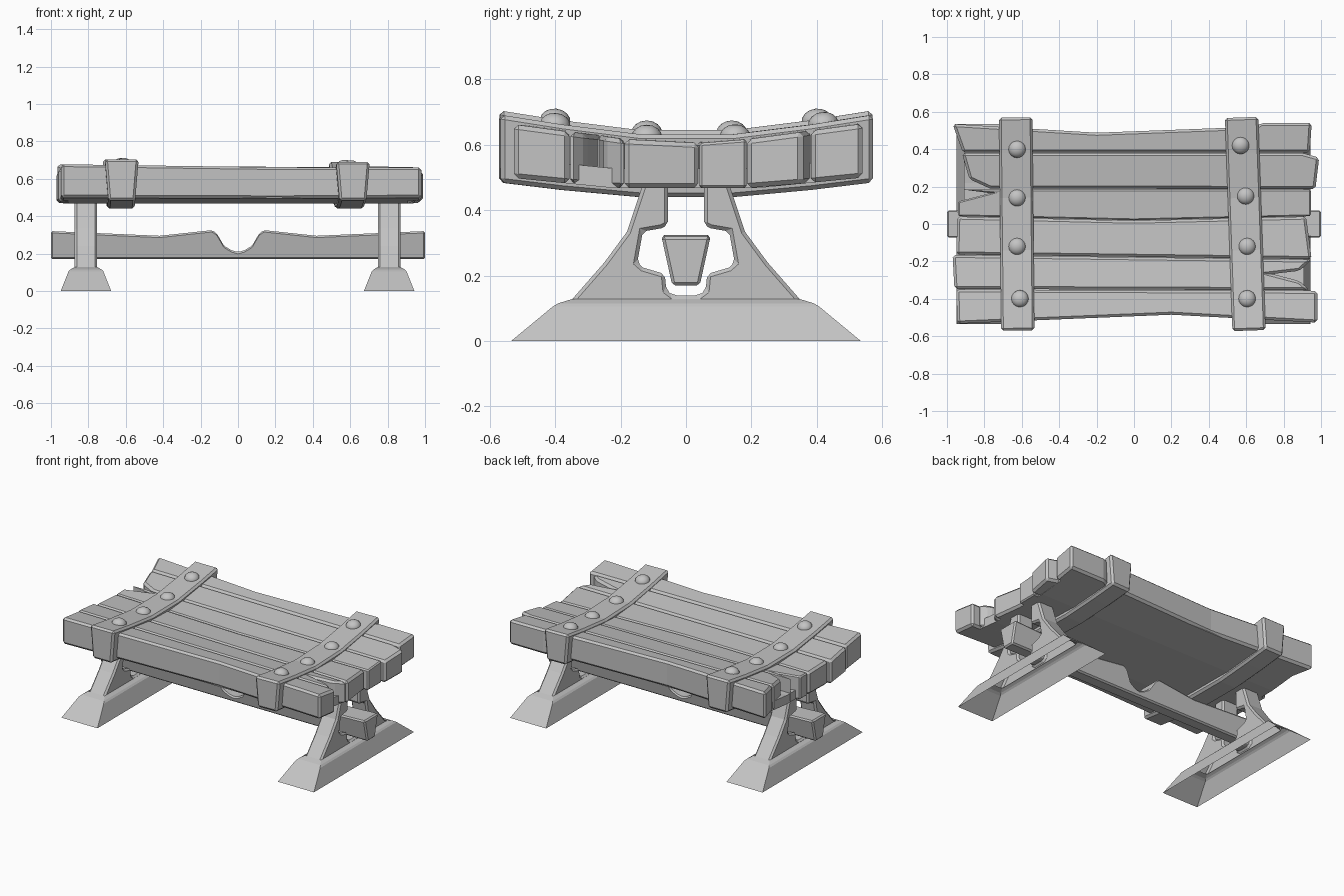
import bpy, bmesh, math
from mathutils import Vector, Matrix

if "Cube" in bpy.data.objects:
    bpy.data.objects.remove(bpy.data.objects["Cube"], do_unlink=True)

GREY = (0.55, 0.55, 0.55, 1)
mat = bpy.data.materials.new("plain_grey")
mat.use_nodes = True
mat.diffuse_color = GREY
mat.node_tree.nodes["Principled BSDF"].inputs["Base Color"].default_value = GREY


def loft(name, rings, bevel=0.0, caps=True, skip=()):
    """Join matching rings of points; caps=False leaves the ends open."""
    bm = bmesh.new()
    loops = [[bm.verts.new(p) for p in ring] for ring in rings]
    for a, b in zip(loops, loops[1:]):
        for i in range(len(a)):
            if i not in skip:
                j = (i + 1) % len(a)
                bm.faces.new((a[i], a[j], b[j], b[i]))
    if caps:
        bm.faces.new(loops[0])
        bm.faces.new(loops[-1])
    bmesh.ops.recalc_face_normals(bm, faces=bm.faces)
    mesh = bpy.data.meshes.new(name)
    bm.to_mesh(mesh)
    bm.free()
    mesh.materials.append(mat)
    ob = bpy.data.objects.new(name, mesh)
    bpy.context.collection.objects.link(ob)
    if bevel:
        mod = ob.modifiers.new("chamfer", "BEVEL")
        mod.width = bevel
        mod.segments = 1
        mod.limit_method = "ANGLE"
        mod.angle_limit = math.radians(25)


def table_top(x, y):
    """Height of the dished plank surface, falling slightly toward +x."""
    return 0.613 + 0.135 * max(0, abs(y) - 0.1) - 0.008 * x


def table_bottom(y):
    return 0.468 + 0.1 * max(0, abs(y) - 0.22)


# Planks: outlines seen from above, with ragged and split ends
planks = {
    "back_plank": [(-0.97, 0.535), (-0.915, 0.382), (0.94, 0.382), (0.95, 0.54),
                   (0.68, 0.54), (0.65, 0.52), (-0.2, 0.488)],
    "back_middle_plank": [(-0.92, 0.38), (-0.88, 0.24), (-0.77, 0.19),
                          (0.97, 0.187), (0.99, 0.355), (0.9, 0.38)],
    "back_inner_plank": [(-0.92, 0.185), (-0.77, 0.165), (-0.94, 0.12), (-0.94, 0.042),
                         (0, 0.02), (0.945, 0.042), (0.945, 0.185)],
    "front_inner_plank": [(-0.945, 0.04), (-0.95, -0.163), (0.95, -0.188),
                          (0.92, 0.04), (0, 0.018)],
    "front_middle_plank": [(-0.97, -0.165), (-0.96, -0.347), (0.94, -0.354), (0.885, -0.305),
                           (0.74, -0.267), (0.885, -0.25), (0.95, -0.19)],
    "front_plank": [(-0.95, -0.35), (-0.945, -0.533), (-0.6, -0.518), (0.2, -0.485),
                    (0.98, -0.527), (0.98, -0.357)],
}
for name, outline in planks.items():
    loft(name, [[(x, y, table_bottom(y)) for x, y in outline],
                [(x, y, table_top(x, y)) for x, y in outline]], 0.014)

# Board closing the grooves from below
board_y = (-0.48, -0.22, 0.22, 0.48)
loft("underside_board", [[(x, y, table_bottom(y) + dz) for x, dz in
                          ((-0.91, 0), (0.91, 0), (0.91, 0.06), (-0.91, 0.06))] for y in board_y])

# Straps wrapped around the planks, narrower underneath
strap_half = [(0, 0.645, 0.44), (0.14, 0.645, 0.44), (0.38, 0.675, 0.462), (0.57, 0.705, 0.485)]
strap_line = [(-y, t, b) for y, t, b in strap_half[:0:-1]] + strap_half


def strap(name, cx, turn, drop, rivets):
    rot = Matrix.Translation((cx, 0, 0)) @ Matrix.Rotation(turn, 4, "Z")
    rings = [[rot @ Vector(p) for p in ((-0.09, y, t - drop), (0.09, y, t - drop),
                                        (0.072, y, b), (-0.072, y, b))]
             for y, t, b in strap_line]
    loft(name, rings, 0.013)
    for i, (x, y) in enumerate(rivets):
        z = 0.637 - drop + 0.14 * max(0, abs(y) - 0.14)
        bpy.ops.mesh.primitive_uv_sphere_add(segments=16, ring_count=8, radius=0.047,
                                             location=(x, y, z))
        ob = bpy.context.object
        ob.name = f"{name}_rivet_{i + 1}"
        ob.scale.z = 0.8
        ob.rotation_euler.x = math.copysign(0.12, y) if abs(y) > 0.2 else 0
        ob.data.materials.append(mat)
        bpy.ops.object.shade_smooth_by_angle()


strap("right_strap", -0.627, 0.01, 0,
      [(-0.625, 0.4), (-0.625, 0.14), (-0.625, -0.12), (-0.61, -0.4)])
strap("left_strap", 0.595, 0.035, 0.013,
      [(0.57, 0.42), (0.597, 0.15), (0.605, -0.12), (0.605, -0.4)])

# Trestles: hollow splayed foot, and a forked leg with an opening for the beam
leg_half = [(0.355, 0.12), (0.25, 0.24), (0.18, 0.335), (0.125, 0.5),
            (0.055, 0.5), (0.055, 0.355), (0.075, 0.345), (0.132, 0.335), (0.149, 0.24),
            (0.132, 0.225), (0.065, 0.205), (0.06, 0.155), (0.04, 0.14)]
leg_outline = leg_half + [(-y, z) for y, z in leg_half[::-1]]
foot = [(0.135, 0.535, 0), (0.093, 0.408, 0.105), (0.083, 0.392, 0.115), (0.06, 0.35, 0.128)]
for side, cx in (("right", -0.813), ("left", 0.808)):
    loft(f"{side}_foot", [[(cx + sx * w, sy * d, z) for sx, sy in
                           ((-1, -1), (1, -1), (1, 1), (-1, 1))] for w, d, z in foot], caps=False)
    loft(f"{side}_leg", [[(cx + dx, y, z) for y, z in leg_outline] for dx in (-0.06, 0.06)],
         0.011, skip=(len(leg_outline) - 1,))

# Stretcher beam with a worn dip in the middle
beam_half = [(0, 0.208), (0.035, 0.218), (0.075, 0.242), (0.115, 0.31), (0.14, 0.325),
             (0.42, 0.295), (1, 0.32)]
beam_line = [(-x, z) for x, z in beam_half[:0:-1]] + beam_half


def beam_ring(x, top):
    w = 0.042 + 0.22 * (top - 0.17)
    return [(x, -w, top), (x, w, top), (x, 0.042, 0.17), (x, -0.042, 0.17)]


loft("stretcher_beam", [beam_ring(x, z) for x, z in beam_line], 0.009)
